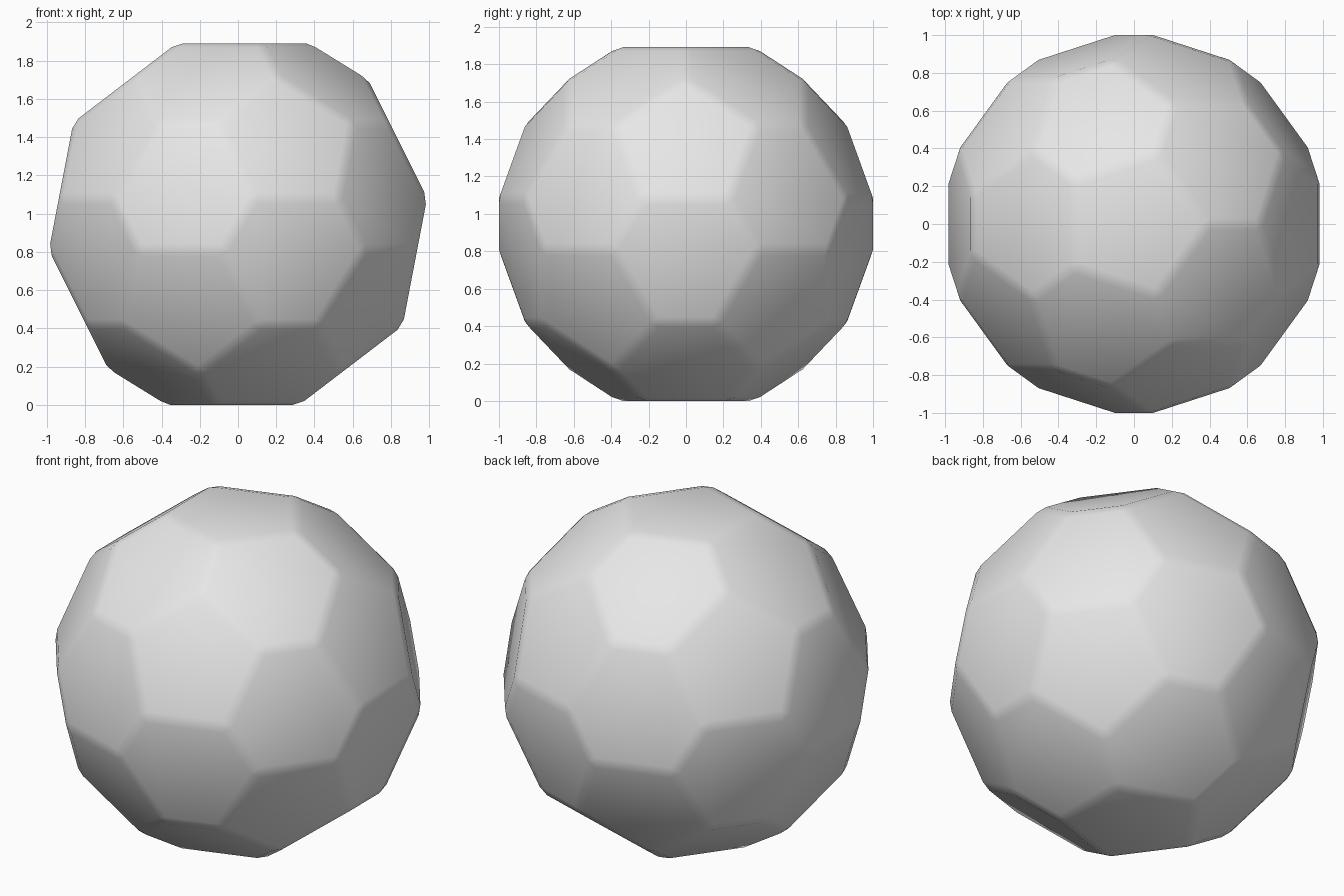
import bpy
import bmesh

# Remove the default cube
cube = bpy.data.objects.get("Cube")
if cube:
    bpy.data.objects.remove(cube, do_unlink=True)

FACE_DIST = 0.9455                  # centre to every face
ICO_RADIUS = FACE_DIST / 0.79465    # corner radius of the base icosahedron
EDGE = ICO_RADIUS * 1.05146
TRUNCATE = 0.3714                   # share of each edge cut off at its ends
BEVEL = 0.034

# One grey for the whole ball
grey = bpy.data.materials.new("light_grey")
grey.use_nodes = True
color = (0.8, 0.8, 0.8, 1.0)
grey.diffuse_color = color
grey.node_tree.nodes["Principled BSDF"].inputs["Base Color"].default_value = color

# Truncated icosahedron: cut every corner into a pentagon
bm = bmesh.new()
bmesh.ops.create_icosphere(bm, subdivisions=1, radius=ICO_RADIUS)
bmesh.ops.bevel(bm, geom=bm.verts[:], offset=EDGE * TRUNCATE,
                offset_type='OFFSET', segments=1, profile=0.5,
                affect='VERTICES', clamp_overlap=False)
bmesh.ops.translate(bm, verts=bm.verts[:], vec=(0, 0, FACE_DIST))
bmesh.ops.recalc_face_normals(bm, faces=bm.faces[:])
for face in bm.faces:
    face.smooth = True

mesh = bpy.data.meshes.new("panelled_ball")
bm.to_mesh(mesh)
bm.free()
mesh.materials.append(grey)
ball = bpy.data.objects.new("panelled_ball", mesh)
bpy.context.collection.objects.link(ball)

# Softened seams between the panels
bevel = ball.modifiers.new("soft_edges", 'BEVEL')
bevel.width = BEVEL
bevel.segments = 1
bevel.limit_method = 'NONE'
